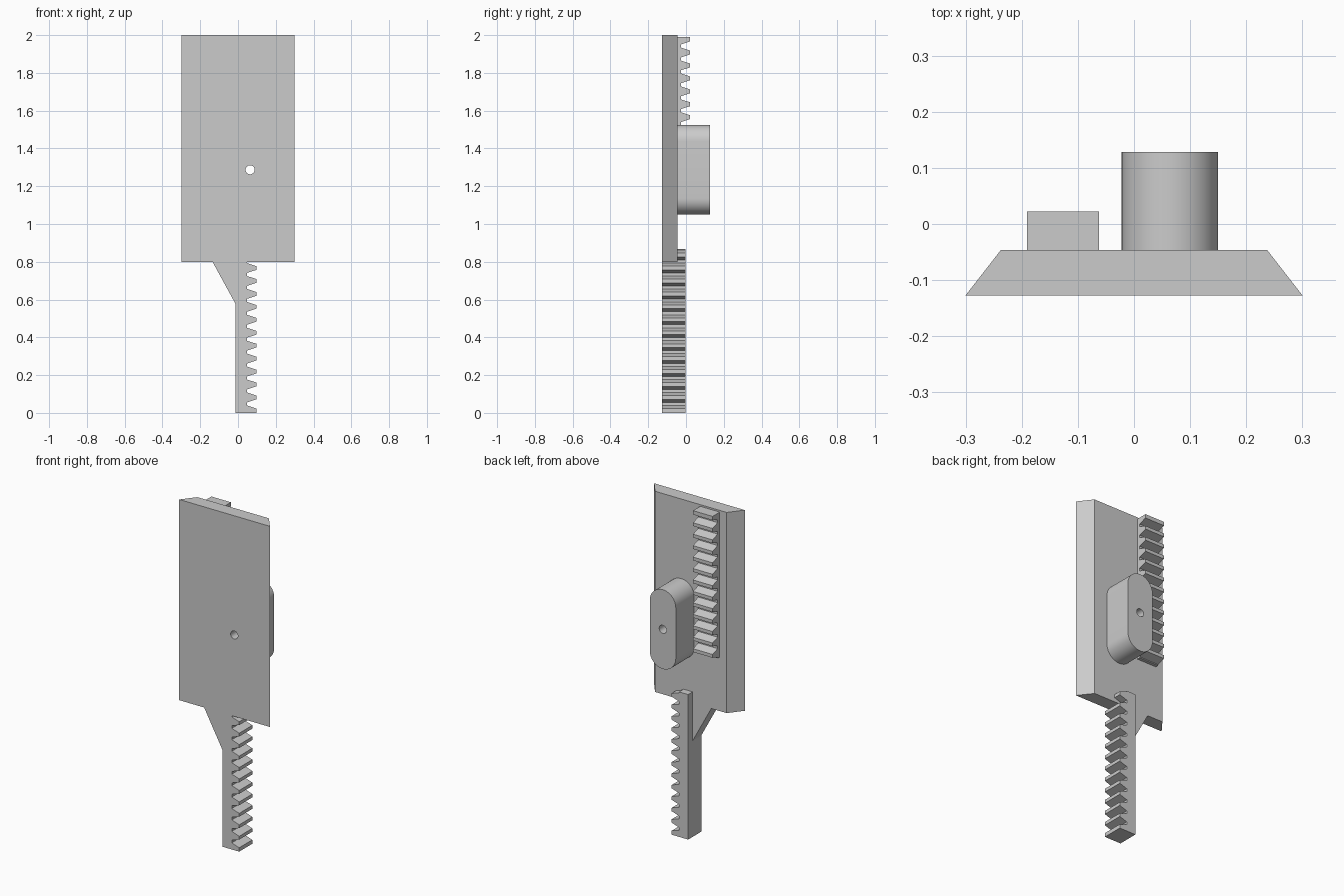
import bpy, bmesh, math
from mathutils import Vector

if "Cube" in bpy.data.objects:
    bpy.data.objects.remove(bpy.data.objects["Cube"])

grey = bpy.data.materials.new("plain grey")
grey.use_nodes = True
grey.diffuse_color = (0.6, 0.6, 0.6, 1)
grey.node_tree.nodes["Principled BSDF"].inputs["Base Color"].default_value = (0.6, 0.6, 0.6, 1)

FRONT, BACK = -0.127, -0.046      # plate faces in y
BOTTOM, TOP = 0.8, 2.0            # plate ends in z
BURIED = -0.07                    # depth of roots inside the plate
HOLE_X, HOLE_Z = 0.064, 1.287
PITCH, RACK_LENGTH, TOOTH = 0.0685, 0.867, 0.049


def prism(name, points, direction):
    """Closed solid made by sweeping a flat outline along a direction."""
    bm = bmesh.new()
    face = bm.faces.new([bm.verts.new(p) for p in points])
    swept = bmesh.ops.extrude_face_region(bm, geom=[face])["geom"]
    bmesh.ops.translate(bm, vec=Vector(direction),
                        verts=[v for v in swept if isinstance(v, bmesh.types.BMVert)])
    bmesh.ops.recalc_face_normals(bm, faces=bm.faces)
    mesh = bpy.data.meshes.new(name)
    bm.to_mesh(mesh)
    bm.free()
    mesh.materials.append(grey)
    obj = bpy.data.objects.new(name, mesh)
    bpy.context.collection.objects.link(obj)
    return obj


def select_only(obj):
    bpy.ops.object.select_all(action='DESELECT')
    obj.select_set(True)
    bpy.context.view_layer.objects.active = obj


def cut(obj, cutter):
    mod = obj.modifiers.new("cut", 'BOOLEAN')
    mod.operation, mod.solver, mod.object = 'DIFFERENCE', 'EXACT', cutter
    select_only(obj)
    bpy.ops.object.modifier_apply(modifier=mod.name)


def smooth(obj):
    select_only(obj)
    bpy.ops.object.shade_smooth_by_angle(angle=math.radians(30))


def rack_outline(base, root):
    """Pairs (height across, distance along) of a toothed bar."""
    steps = ((0.026, 0), (0.018, 0.5), (0.010, 1))   # half width, share of tooth height
    outline = [(base, 0)]
    for i in range(13):
        centre = 0.0135 + i * PITCH
        flank = [(root + TOOTH * h, centre - w) for w, h in steps]
        flank += [(root + TOOTH * h, centre + w) for w, h in reversed(steps)]
        if i == 0:      # the first tooth is cut flat by the bar end
            flank = [(root + TOOTH, 0)] + flank[3:]
        outline += flank
    return outline + [(root, RACK_LENGTH), (base, RACK_LENGTH)]


def stadium(radius, half_straight, segments=24):
    """Upright slot outline around the hole axis."""
    points = []
    for end in (1, -1):
        for i in range(segments + 1):
            a = math.pi * i / segments + (0 if end > 0 else math.pi)
            points.append((HOLE_X + radius * math.cos(a),
                           HOLE_Z + end * half_straight + radius * math.sin(a)))
    return points


# Main plate with slanted sides
plate = prism("plate", [(-0.3, FRONT, BOTTOM), (0.3, FRONT, BOTTOM),
                        (0.237, BACK, BOTTOM), (-0.237, BACK, BOTTOM)], (0, 0, TOP - BOTTOM))

# Rounded boss on the back
boss = prism("boss", [(x, BACK, z) for x, z in stadium(0.086, 0.151)], (0, 0.174, 0))

# Pin hole through plate and boss
drill = prism("hole_cutter", [(HOLE_X + 0.024 * math.cos(math.tau * i / 32), -0.3,
                               HOLE_Z + 0.024 * math.sin(math.tau * i / 32))
                              for i in range(32)], (0, 0.6, 0))
for part in (plate, boss):
    cut(part, drill)
    smooth(part)

# Toothed rack on the back, teeth facing backwards
prism("back_rack", [(-0.191, y, 1.99 - s) for y, s in rack_outline(BURIED, -0.027)],
      (0.129, 0, 0))

# Hanging rack, teeth facing sideways, notched to overlap the plate
arm = prism("lower_rack", [(x, FRONT, s) for x, s in rack_outline(-0.012, 0.048)],
            (0, 0.124, 0))
notch = prism("notch_cutter", [(-0.1, -0.3, BOTTOM), (0.2, -0.3, BOTTOM),
                               (0.2, BACK, BOTTOM), (-0.1, BACK, BOTTOM)], (0, 0, 0.3))
cut(arm, notch)

# Gusset joining the hanging rack to the plate
prism("gusset", [(-0.135, FRONT, BOTTOM), (-0.012, FRONT, BOTTOM), (-0.012, FRONT, 0.575)],
      (0, BACK - FRONT, 0))

for helper in (drill, notch):
    bpy.data.objects.remove(helper)
